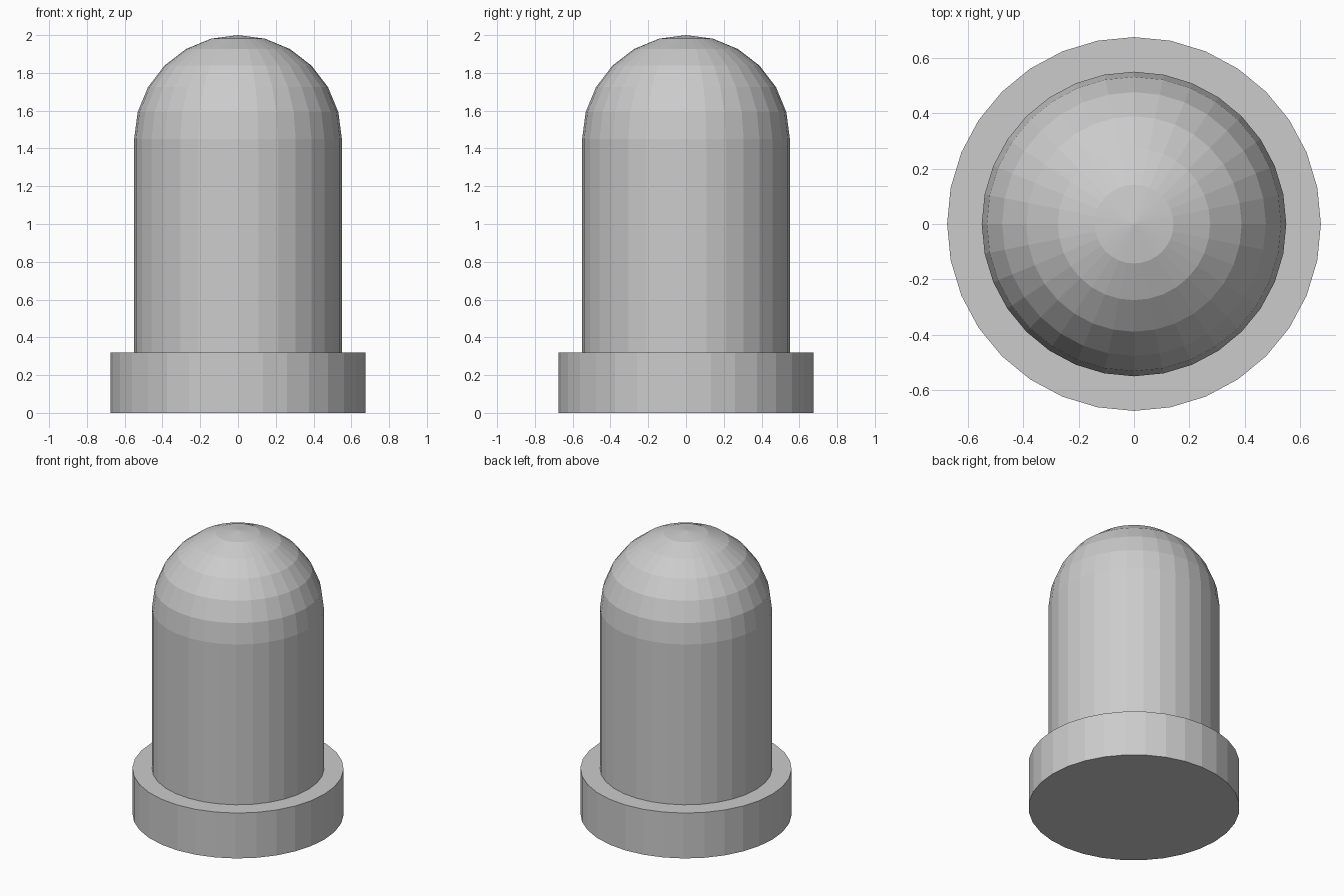
import bpy, bmesh
from math import sin, cos, pi

if "Cube" in bpy.data.objects:
    bpy.data.objects.remove(bpy.data.objects["Cube"])

SEGMENTS = 32
DOME_RINGS = 6
BODY_R, FLANGE_R = 0.55, 0.675
FLANGE_TOP, DOME_START = 0.32, 1.45


def lathe(name, profile):
    """Revolve (radius, z) points around z; zero-radius ends become poles."""
    bm = bmesh.new()
    rings = []
    for r, z in profile:
        count = SEGMENTS if r > 1e-6 else 1
        rings.append([bm.verts.new((r * cos(2 * pi * i / SEGMENTS),
                                    r * sin(2 * pi * i / SEGMENTS), z))
                      for i in range(count)])
    for low, high in zip(rings, rings[1:]):
        for i in range(SEGMENTS):
            j = (i + 1) % SEGMENTS
            if len(high) == 1:
                bm.faces.new((low[i], low[j], high[0]))
            else:
                bm.faces.new((low[i], low[j], high[j], high[i]))
    # flat underside
    bm.faces.new(rings[0][::-1])
    bmesh.ops.recalc_face_normals(bm, faces=bm.faces)
    mesh = bpy.data.meshes.new(name)
    bm.to_mesh(mesh)
    bm.free()
    obj = bpy.data.objects.new(name, mesh)
    bpy.context.collection.objects.link(obj)
    return obj


# flange, straight body and hemispherical dome in one outline
profile = [(FLANGE_R, 0), (FLANGE_R, FLANGE_TOP), (BODY_R, FLANGE_TOP)]
for k in range(DOME_RINGS + 1):
    a = pi / 2 * k / DOME_RINGS
    profile.append((BODY_R * cos(a), DOME_START + BODY_R * sin(a)))
lathe("domed_lamp_body", profile)
